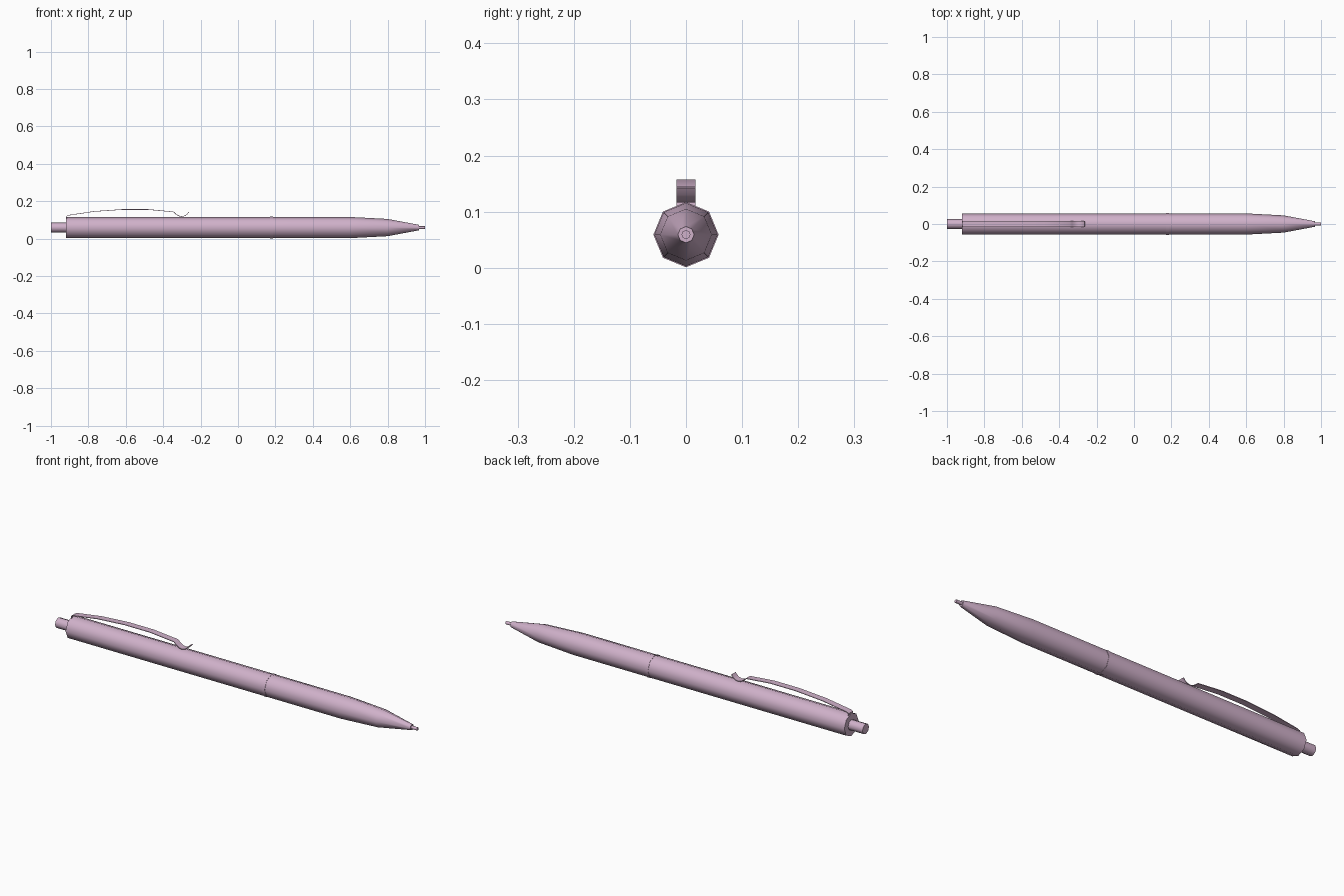
import bpy, bmesh, math

if "Cube" in bpy.data.objects:
    bpy.data.objects.remove(bpy.data.objects["Cube"])

AXIS_Z = 0.059
mat = bpy.data.materials.new("pink_plastic")
mat.diffuse_color = (0.63, 0.44, 0.59, 1)
mat.use_nodes = True
mat.node_tree.nodes["Principled BSDF"].inputs["Base Color"].default_value = mat.diffuse_color


def finish(bm, name, angle):
    bmesh.ops.recalc_face_normals(bm, faces=bm.faces)
    mesh = bpy.data.meshes.new(name)
    bm.to_mesh(mesh)
    bm.free()
    mesh.materials.append(mat)
    ob = bpy.data.objects.new(name, mesh)
    bpy.context.collection.objects.link(ob)
    bpy.ops.object.select_all(action='DESELECT')
    ob.select_set(True)
    bpy.context.view_layer.objects.active = ob
    bpy.ops.object.shade_smooth_by_angle(angle=math.radians(angle))
    return ob


def turned(name, profile, sides=8):
    """Closed solid turned about the pen's long axis from (x, radius) points."""
    bm = bmesh.new()
    rings = []
    for x, r in profile:
        rings.append([bm.verts.new((x, r * math.cos(2 * math.pi * i / sides),
                                    AXIS_Z + r * math.sin(2 * math.pi * i / sides)))
                      for i in range(sides)])
    for a, b in zip(rings, rings[1:]):
        for i in range(sides):
            j = (i + 1) % sides
            bm.faces.new((a[i], a[j], b[j], b[i]))
    bm.faces.new(rings[0])
    bm.faces.new(rings[-1])
    return finish(bm, name, 50)


# barrel halves, joint ring, push button and writing tip
turned("rear_barrel", [(-0.92, 0.0565), (0.18, 0.0565)])
turned("front_barrel", [(0.18, 0.0565), (0.60, 0.0565), (0.80, 0.046), (0.968, 0.0145)])
turned("joint_ring", [(0.172, 0.0582), (0.188, 0.0582)])
turned("push_button", [(-1.0, 0.026), (-0.90, 0.026)])
turned("writing_tip", [(0.95, 0.008), (1.0, 0.008)])

# sprung clip: thin bent strip
path = [(-0.915, 0.108), (-0.916, 0.120), (-0.905, 0.125), (-0.77, 0.145), (-0.62, 0.1555),
        (-0.48, 0.1555), (-0.345, 0.143), (-0.332, 0.131), (-0.316, 0.121),
        (-0.300, 0.118), (-0.284, 0.122), (-0.272, 0.131), (-0.264, 0.142)]
W, T = 0.0165, 0.0015
bm = bmesh.new()
sections = []
for i, (x, z) in enumerate(path):
    p, q = path[max(i - 1, 0)], path[min(i + 1, len(path) - 1)]
    dx, dz = q[0] - p[0], q[1] - p[1]
    d = math.hypot(dx, dz)
    nx, nz = -dz / d * T, dx / d * T
    sections.append([bm.verts.new((x + s * nx, y, z + s * nz))
                     for y, s in ((-W, -1), (W, -1), (W, 1), (-W, 1))])
for a, b in zip(sections, sections[1:]):
    for i in range(4):
        j = (i + 1) % 4
        bm.faces.new((a[i], a[j], b[j], b[i]))
bm.faces.new(sections[0])
bm.faces.new(sections[-1])
finish(bm, "clip", 40)
